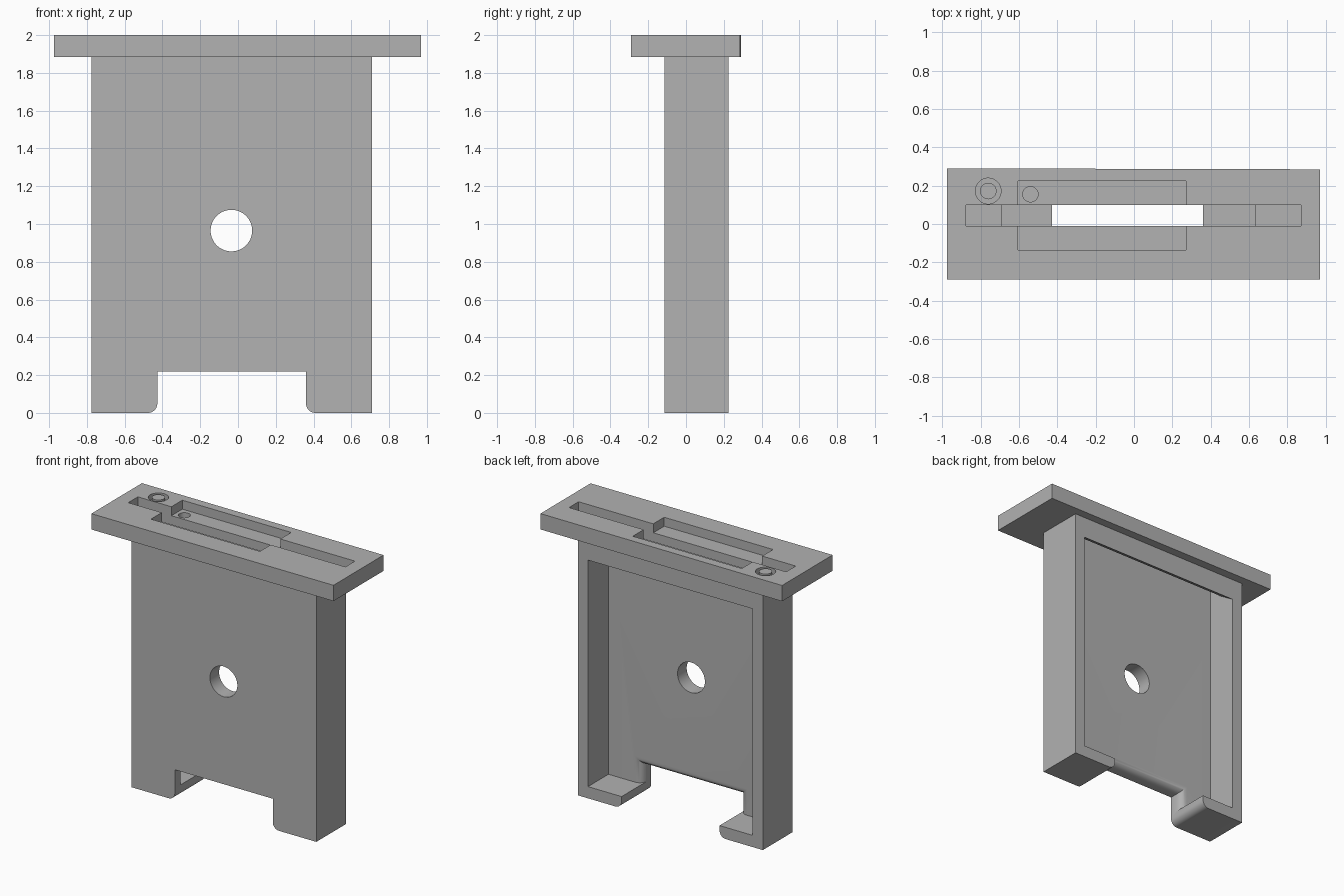
import bpy, bmesh, math

if "Cube" in bpy.data.objects:
    bpy.data.objects.remove(bpy.data.objects["Cube"])

grey = bpy.data.materials.new("plain grey")
grey.diffuse_color = (0.445, 0.445, 0.445, 1)
grey.use_nodes = True
grey.node_tree.nodes["Principled BSDF"].inputs["Base Color"].default_value = grey.diffuse_color


def loft(name, rings):
    """Closed solid through a list of matching rings of 3D points."""
    bm = bmesh.new()
    vs = [[bm.verts.new(p) for p in r] for r in rings]
    n = len(vs[0])
    for a, b in zip(vs, vs[1:]):
        for i in range(n):
            j = (i + 1) % n
            bm.faces.new((a[i], a[j], b[j], b[i]))
    bm.faces.new(vs[0])
    bm.faces.new(vs[-1])
    bmesh.ops.recalc_face_normals(bm, faces=bm.faces)
    me = bpy.data.meshes.new(name)
    bm.to_mesh(me)
    bm.free()
    me.materials.append(grey)
    ob = bpy.data.objects.new(name, me)
    bpy.context.collection.objects.link(ob)
    return ob


def box(name, x0, x1, y0, y1, z0, z1):
    return loft(name, [[(x0, y0, z), (x1, y0, z), (x1, y1, z), (x0, y1, z)] for z in (z0, z1)])


def circle(cx, cy, r, n=48):
    return [(cx + r * math.cos(2 * math.pi * i / n), cy + r * math.sin(2 * math.pi * i / n))
            for i in range(n)]


def peg(name, x, y, r, z0, z1):
    return loft(name, [[(a, b, z) for a, b in circle(x, y, r)] for z in (z0, z1)])


def cut(target, cutter):
    cutter.hide_render = True
    m = target.modifiers.new("cut", 'BOOLEAN')
    m.operation = 'DIFFERENCE'
    m.solver = 'EXACT'
    m.object = cutter
    bpy.context.view_layer.objects.active = target
    bpy.ops.object.modifier_apply(modifier=m.name)


X0, X1, Y0, Y1 = -0.775, 0.71, -0.115, 0.225     # body extents
N0, N1, NZ = -0.427, 0.36, 0.22                  # foot notch
IN = -0.01                                       # inner face of front wall
R = 0.05                                         # foot corner radius

# body outline with two rounded feet
arc = [math.radians(90 * i / 8) for i in range(9)]
outline = [(X0, 0)]
outline += [(N0 - R + R * math.sin(a), R - R * math.cos(a)) for a in arc]
outline += [(N0, NZ), (N1, NZ)]
outline += [(N1 + R - R * math.cos(a), R - R * math.sin(a)) for a in arc]
outline += [(X1, 0), (X1, 1.885), (X0, 1.885)]
body = loft("body", [[(x, y, z) for x, z in outline] for y in (Y0, Y1)])

# top flange
flange = loft("top_flange", [[(-0.975, -0.29, z), (0.97, -0.29, z), (0.97, 0.285, z),
                              (-0.975, 0.29, z)] for z in (1.885, 2.0)])

# rear pocket with sloped lip, running up into the slot
pocket_profile = [(IN, 0.085), (0.35, 0.085), (0.35, 1.73), (Y1, 1.73),
                  (0.10, 1.81), (0.10, 2.1), (IN, 2.1)]
pocket = loft("pocket_cutter", [[(x, y, z) for y, z in pocket_profile] for x in (-0.69, 0.63)])

# rounded inner edge around the notch
F = 0.055
layers = [(IN - F - 0.005, -0.004)]
for i in range(1, 9):
    a = math.radians(90 * i / 8)
    layers.append((IN - F + F * math.sin(a), F * (1 - math.cos(a))))
layers.append((0.02, F))
flare = loft("flare_cutter", [[(N0 - o, y, 0.085), (N1 + o, y, 0.085),
                               (N1 + o, y, NZ + o), (N0 - o, y, NZ + o)] for y, o in layers])

# round hole in front wall
hole = loft("hole_cutter", [[(x, y, z) for x, z in circle(-0.035, 0.965, 0.11, 64)]
                            for y in (-0.3, 0.1)])

# flange recesses: slot ends, wide recess, small hole, ring groove
slot = box("slot_cutter", -0.875, 0.87, IN, 0.10, 1.93, 2.1)
recess = box("recess_cutter", -0.605, 0.27, -0.135, 0.225, 1.935, 2.1)
small = peg("small_hole_cutter", -0.54, 0.155, 0.04, 1.895, 1.99)
ring = peg("ring_cutter", -0.76, 0.172, 0.067, 1.96, 2.1)
core = peg("ring_core", -0.76, 0.172, 0.043, 1.9, 2.2)
cut(ring, core)

for c in (pocket, flare, hole):
    cut(body, c)
for c in (pocket, slot, recess, small, ring):
    cut(flange, c)
for c in (pocket, flare, hole, slot, recess, small, ring, core):
    bpy.data.objects.remove(c, do_unlink=True)

# smooth the rounded surfaces, keep edges sharp
for ob in (body, flange):
    bpy.ops.object.select_all(action='DESELECT')
    ob.select_set(True)
    bpy.context.view_layer.objects.active = ob
    bpy.ops.object.shade_smooth_by_angle(angle=math.radians(30))
